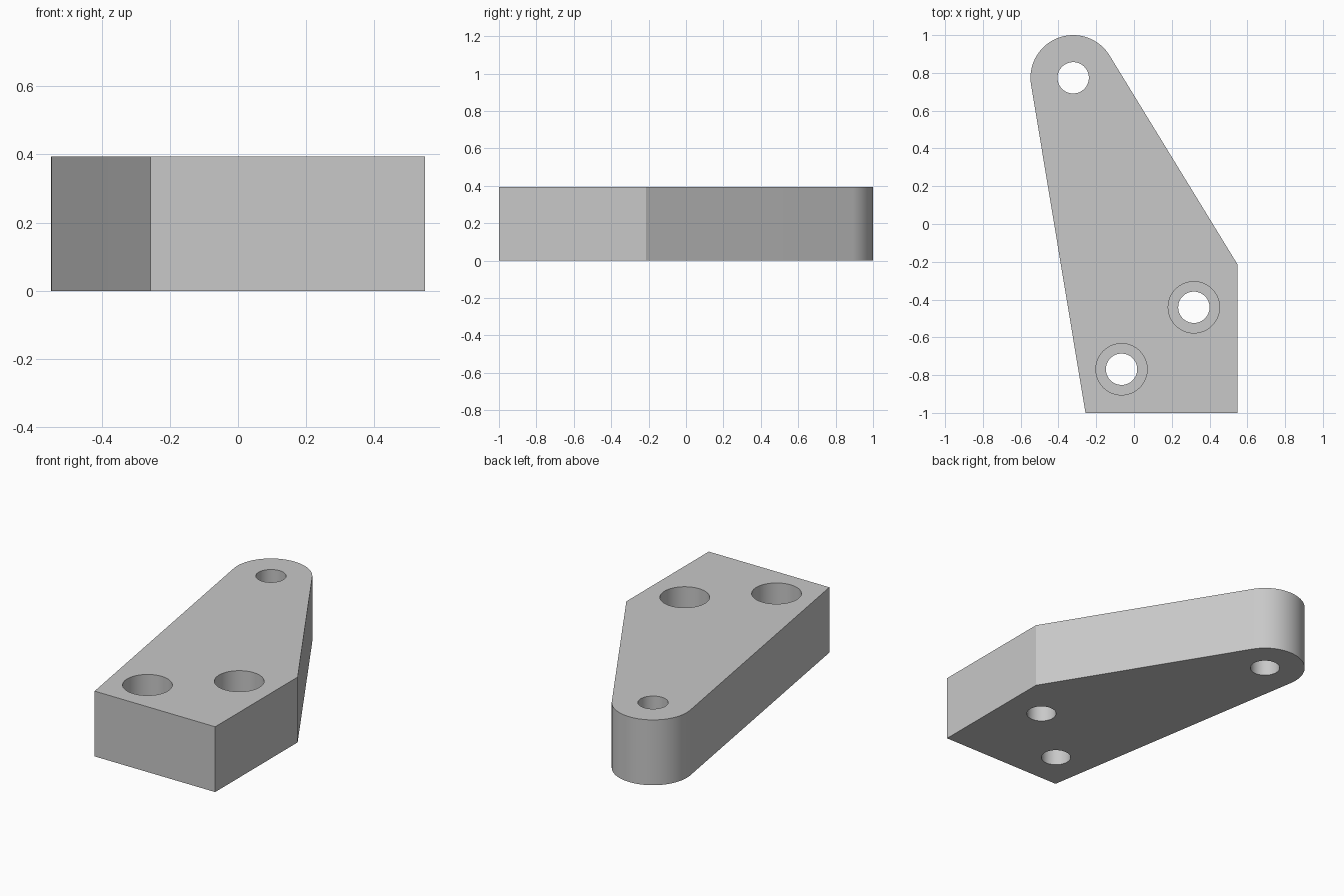
import bpy, bmesh, math
from mathutils import Vector

cube = bpy.data.objects.get("Cube")
if cube:
    bpy.data.objects.remove(cube, do_unlink=True)

THICK = 0.394
BORE_DEPTH = 0.16
HOLE_R, BORE_R = 0.083, 0.136
TIP, TIP_R = Vector((-0.322, 0.774)), 0.226
MOUNTS = [Vector((0.317, -0.441)), Vector((-0.066, -0.769))]

# Single plain material
grey = bpy.data.materials.new("plain grey")
grey.use_nodes = True
colour = (0.58, 0.58, 0.58, 1)
grey.diffuse_color = colour
grey.node_tree.nodes["Principled BSDF"].inputs["Base Color"].default_value = colour


def tangent_angle(point, side):
    """Angle on the rounded tip where a line from point touches it."""
    d = point - TIP
    return math.atan2(d.y, d.x) + side * math.acos(TIP_R / d.length)


def prism(name, outline, z0, z1):
    bm = bmesh.new()
    base = bm.faces.new([bm.verts.new((p.x, p.y, z0)) for p in outline])
    ext = bmesh.ops.extrude_face_region(bm, geom=[base])
    top = [v for v in ext["geom"] if isinstance(v, bmesh.types.BMVert)]
    bmesh.ops.translate(bm, verts=top, vec=(0, 0, z1 - z0))
    bmesh.ops.recalc_face_normals(bm, faces=bm.faces)
    mesh = bpy.data.meshes.new(name)
    bm.to_mesh(mesh)
    bm.free()
    mesh.materials.append(grey)
    obj = bpy.data.objects.new(name, mesh)
    bpy.context.collection.objects.link(obj)
    return obj


def arc(centre, radius, start, end, steps):
    return [centre + radius * Vector((math.cos(a), math.sin(a)))
            for a in (start + (end - start) * i / steps for i in range(steps + 1))]


def drill(body, centre, radius, z0, z1):
    cutter = prism("hole_cutter", arc(centre, radius, 0, math.tau, 64)[:-1], z0, z1)
    cutter.hide_render = True
    mod = body.modifiers.new("hole", "BOOLEAN")
    mod.operation = "DIFFERENCE"
    mod.solver = "EXACT"
    mod.object = cutter
    bpy.context.view_layer.objects.active = body
    bpy.ops.object.modifier_apply(modifier=mod.name)
    bpy.data.objects.remove(cutter, do_unlink=True)


# Tapered arm: straight base, rounded tip tangent to both long sides
left_foot = Vector((-0.257, -1))
right_foot = Vector((0.548, -1))
shoulder = Vector((0.548, -0.214))
start = tangent_angle(shoulder, 1)
end = tangent_angle(left_foot, -1) + math.tau
arm = prism("lever_arm", [left_foot, right_foot, shoulder]
            + arc(TIP, TIP_R, start, end, 48), 0, THICK)

# Through holes, and counterbores from the top at the mounting holes
for centre in [TIP] + MOUNTS:
    drill(arm, centre, HOLE_R, -0.1, THICK + 0.1)
for centre in MOUNTS:
    drill(arm, centre, BORE_R, THICK - BORE_DEPTH, THICK + 0.1)

bpy.ops.object.select_all(action="DESELECT")
arm.select_set(True)
bpy.context.view_layer.objects.active = arm
bpy.ops.object.shade_smooth_by_angle(angle=math.radians(25))
